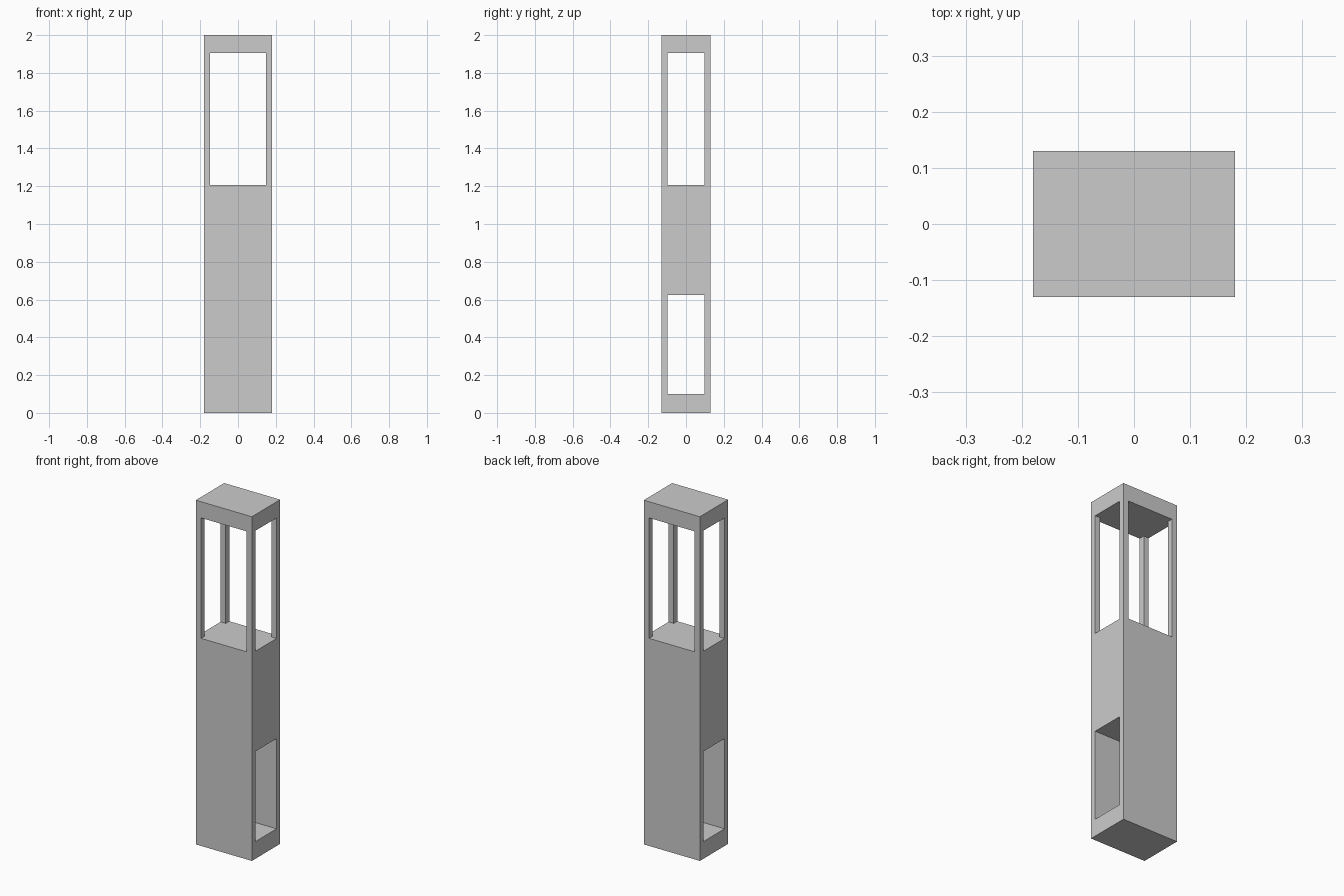
import bpy

if "Cube" in bpy.data.objects:
    bpy.data.objects.remove(bpy.data.objects["Cube"])

WIDTH, DEPTH, HEIGHT = 0.36, 0.26, 2.0
POST = 0.033                       # corner post thickness
INNER_W, INNER_D = WIDTH - 2 * POST, DEPTH - 2 * POST


def box(name, width, depth, z0, z1):
    """Box centred on x and y, spanning z0 to z1."""
    bpy.ops.mesh.primitive_cube_add(size=1, location=(0, 0, (z0 + z1) / 2))
    obj = bpy.context.object
    obj.name = name
    obj.scale = (width, depth, z1 - z0)
    bpy.ops.object.transform_apply(location=True, rotation=True, scale=True)
    return obj


def cut(target, cutter):
    """Subtract the cutter from the target, then discard it."""
    cutter.hide_render = True
    mod = target.modifiers.new(cutter.name, 'BOOLEAN')
    mod.operation = 'DIFFERENCE'
    mod.solver = 'EXACT'
    mod.object = cutter
    bpy.context.view_layer.objects.active = target
    bpy.ops.object.modifier_apply(modifier=mod.name)
    bpy.data.objects.remove(cutter)


# Solid column
column = box("lantern_column", WIDTH, DEPTH, 0, HEIGHT)

# Upper chamber open on all four sides, leaving square corner posts
cut(column, box("upper_front_opening", INNER_W, 1, 1.206, 1.906))
cut(column, box("upper_side_opening", 1, INNER_D, 1.206, 1.906))

# Lower storage niche running through from side to side
cut(column, box("lower_side_opening", 1, INNER_D, 0.10, 0.624))
